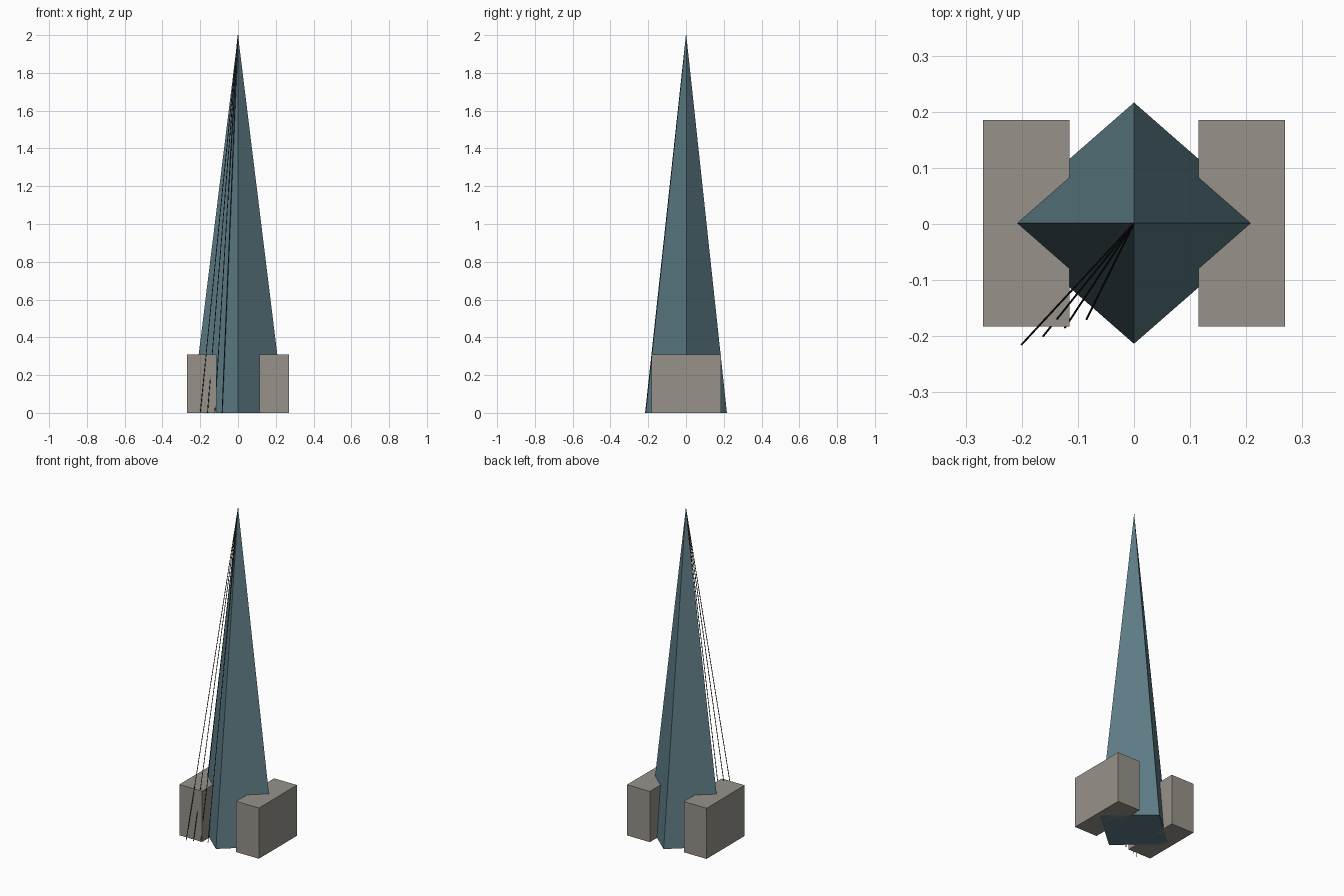
import bpy
import bmesh
from mathutils import Vector

if "Cube" in bpy.data.objects:
    bpy.data.objects.remove(bpy.data.objects["Cube"])

APEX = Vector((0, 0.0015, 2.0))


def material(name, rgb):
    m = bpy.data.materials.new(name)
    m.diffuse_color = (*rgb, 1)
    m.use_nodes = True
    m.node_tree.nodes["Principled BSDF"].inputs["Base Color"].default_value = m.diffuse_color
    return m


teal = material("teal", (0.11, 0.20, 0.235))
stone = material("stone", (0.31, 0.29, 0.255))
dark = material("dark", (0.03, 0.03, 0.035))


# four-sided spire, closed at the base
def spire(half_x, half_y):
    bm = bmesh.new()
    tip = bm.verts.new(APEX)
    ring = [bm.verts.new((x, y + APEX.y, 0)) for x, y in
            ((half_x, 0), (0, half_y), (-half_x, 0), (0, -half_y))]
    for a, b in zip(ring, ring[1:] + ring[:1]):
        bm.faces.new((a, b, tip))
    bm.faces.new(ring[::-1])
    mesh = bpy.data.meshes.new("spire")
    bm.to_mesh(mesh)
    bm.free()
    ob = bpy.data.objects.new("spire", mesh)
    bpy.context.collection.objects.link(ob)
    mesh.materials.append(teal)


# thin cable from the tip down to a ground point
def cable(name, foot, radius=0.002):
    d = APEX - foot
    bpy.ops.mesh.primitive_cylinder_add(
        vertices=6, radius=radius, depth=d.length, location=(APEX + foot) / 2,
        rotation=d.to_track_quat('Z', 'Y').to_euler())
    ob = bpy.context.object
    ob.name = name
    ob.data.materials.append(dark)


spire(0.246, 0.215)

# side blocks
for side, s in (("left", -1), ("right", 1)):
    bpy.ops.mesh.primitive_cube_add(size=1, location=(s * 0.192, 0.0015, 0.155))
    block = bpy.context.object
    block.name = side + "_block"
    block.scale = (0.154, 0.368, 0.31)
    block.data.materials.append(stone)

# fan of cables at the front left
for i in range(4):
    cable(f"cable_{i + 1}", Vector((-0.2 + 0.0385 * i, -0.2145 + 0.015 * i, 0)))
